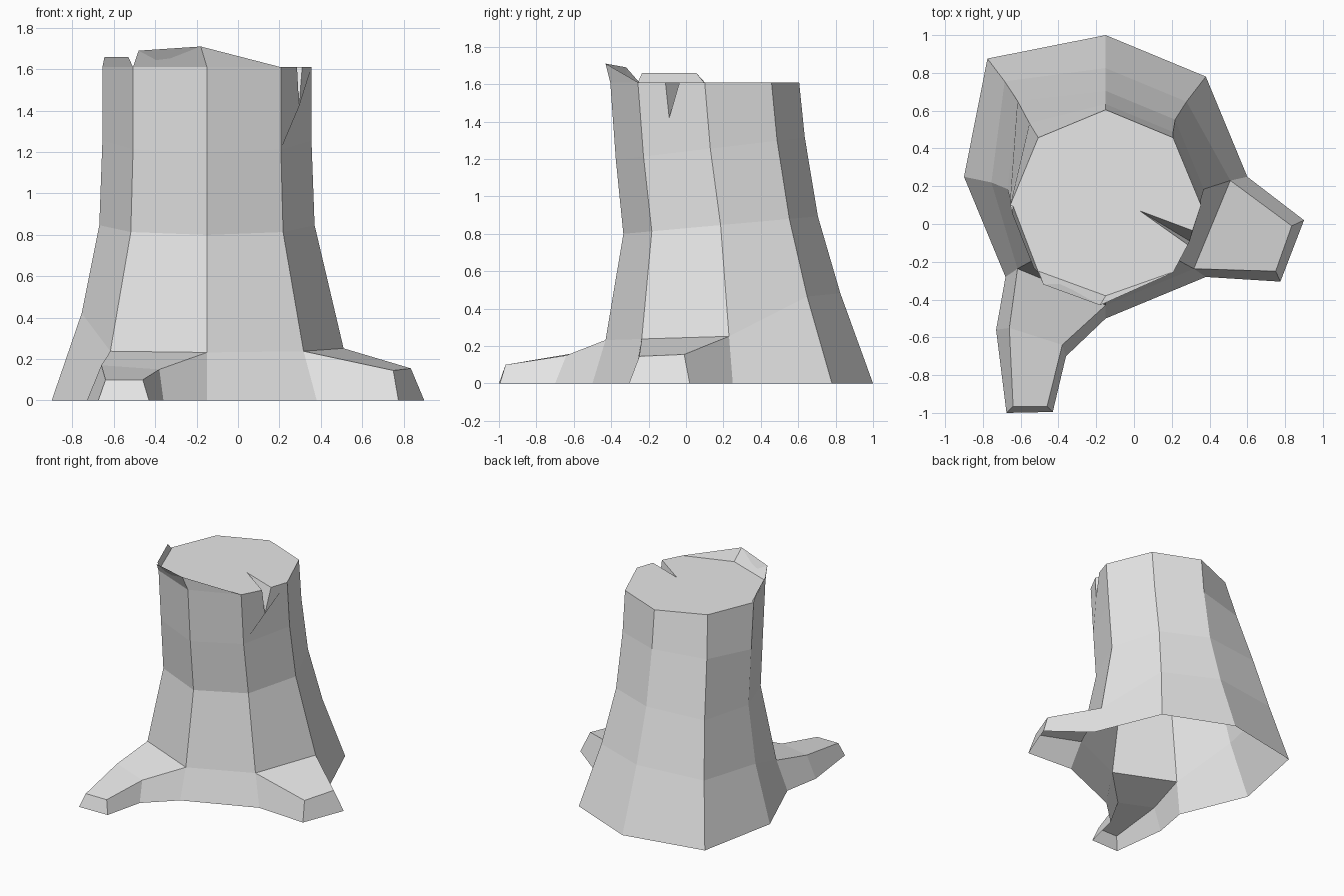
import bpy, bmesh
from math import cos, sin, pi
from mathutils import Vector

cube = bpy.data.objects.get("Cube")
if cube:
    bpy.data.objects.remove(cube, do_unlink=True)

SIDES = 8
CENTRE_X = -0.15
TOP = 1.61
RIGHT, BACK_LEFT, LEFT, FRONT_LEFT, FRONT, FRONT_RIGHT = 0, 3, 4, 5, 6, 7

wood = bpy.data.materials.new("plain_grey")
wood.use_nodes = True
wood.diffuse_color = (0.8, 0.8, 0.8, 1)
wood.node_tree.nodes["Principled BSDF"].inputs["Base Color"].default_value = (0.8, 0.8, 0.8, 1)


def finish(bm, name):
    mesh = bpy.data.meshes.new(name)
    bm.to_mesh(mesh)
    bm.free()
    mesh.materials.append(wood)
    obj = bpy.data.objects.new(name, mesh)
    bpy.context.collection.objects.link(obj)
    return obj


def ring_points(centre_y, radius, height, tilt=0.0, bulge=1.0):
    """Eight points round the trunk; height rises with y, back left corner bulges."""
    points = []
    for k in range(SIDES):
        r = radius * (bulge if k == BACK_LEFT else 1)
        y = centre_y + r * sin(k * pi / 4)
        points.append(Vector((CENTRE_X + r * cos(k * pi / 4), y, height + tilt * y)))
    return points


# Rings from the ground to the cut top
base = ring_points(0.25, 0.75, 0, 0, 1.18)
flare = ring_points(0.22, 0.605, 0.40, 0.1, 1.25)
low_flare = ring_points(0.23, 0.66, 0.245, 0.03)
for k in (FRONT_LEFT, FRONT, FRONT_RIGHT, RIGHT):
    flare[k] = low_flare[k]
waist = ring_points(0.185, 0.52, 0.83, 0.09, 1.27)
upper = ring_points(0.13, 0.505, 1.24, 0.12, 1.13)
rim = ring_points(0.1, 0.505, TOP)

# Trunk: an open shell with two root openings and a split in the rim
bm = bmesh.new()
rings = [[bm.verts.new(p) for p in ring] for ring in (base, flare, waist, upper, rim)]
root_sides = (FRONT_LEFT, FRONT_RIGHT)
split_a, split_b, split_low, split_in = [
    bm.verts.new(p) for p in ((0.285, -0.11, TOP), (0.31, -0.035, TOP),
                              (0.295, -0.09, 1.42), (0.03, 0.07, TOP))]
for level, (lower, higher) in enumerate(zip(rings, rings[1:])):
    for k in range(SIDES):
        n = (k + 1) % SIDES
        if level == 0 and k in root_sides:
            continue
        face = [lower[k], lower[n], higher[n], higher[k]]
        if level == 3 and k == FRONT_RIGHT:
            face[3:3] = [split_b, split_low, split_a]
        bm.faces.new(face)
bm.faces.new(rings[-1] + [split_a, split_in, split_b])
bm.faces.new((split_a, split_low, split_in))
bm.faces.new((split_low, split_b, split_in))


# Roots: hollow sleeves drawn out of the openings, each section being
# ground start, top start, top end, ground end
def add_root(side, sections):
    n = (side + 1) % SIDES
    last = [rings[0][side], rings[1][side], rings[1][n], rings[0][n]]
    for section in sections:
        new = [bm.verts.new(p) for p in section]
        for i in range(3):
            bm.faces.new((last[i], last[i + 1], new[i + 1], new[i]))
        last = new
    bm.faces.new(last[::-1])


add_root(FRONT_LEFT, [
    ((-0.73, -0.56, 0), (-0.66, -0.55, 0.17), (-0.38, -0.64, 0.15), (-0.36, -0.70, 0)),
    ((-0.675, -1.0, 0), (-0.64, -0.965, 0.10), (-0.46, -0.965, 0.10), (-0.43, -0.995, 0)),
])
add_root(FRONT_RIGHT, [
    ((0.775, -0.305, 0), (0.75, -0.25, 0.145), (0.835, -0.01, 0.155), (0.90, 0.02, 0)),
])
finish(bm, "trunk_and_roots")


# Splinters of bark left standing on the rim
def splinter(name, points, faces):
    sm = bmesh.new()
    verts = {key: sm.verts.new(p) for key, p in points.items()}
    for face in faces:
        sm.faces.new([verts[key] for key in face])
    bmesh.ops.recalc_face_normals(sm, faces=sm.faces)
    finish(sm, name)


# a, b, c outer rim; p, q ridge; x, y, z inner foot
splinter("front_splinter", {
    "a": rim[FRONT_LEFT], "b": rim[FRONT], "c": rim[FRONT_RIGHT],
    "p": (-0.48, -0.32, 1.69), "q": (-0.18, -0.43, 1.71),
    "x": (-0.505, -0.25, TOP), "y": (-0.15, -0.38, TOP), "z": (0.19, -0.26, TOP),
}, ("abqp", "bcq", "czq", "qzy", "pqyx", "apx", "axyb", "byzc"))

splinter("left_splinter", {
    "a": rim[LEFT], "b": rim[FRONT_LEFT],
    "p": (-0.645, 0.055, 1.66), "q": (-0.53, -0.235, 1.66),
    "x": (-0.64, 0.095, TOP), "y": (-0.51, -0.245, TOP),
}, ("abqp", "pqyx", "apx", "byq", "axyb"))
